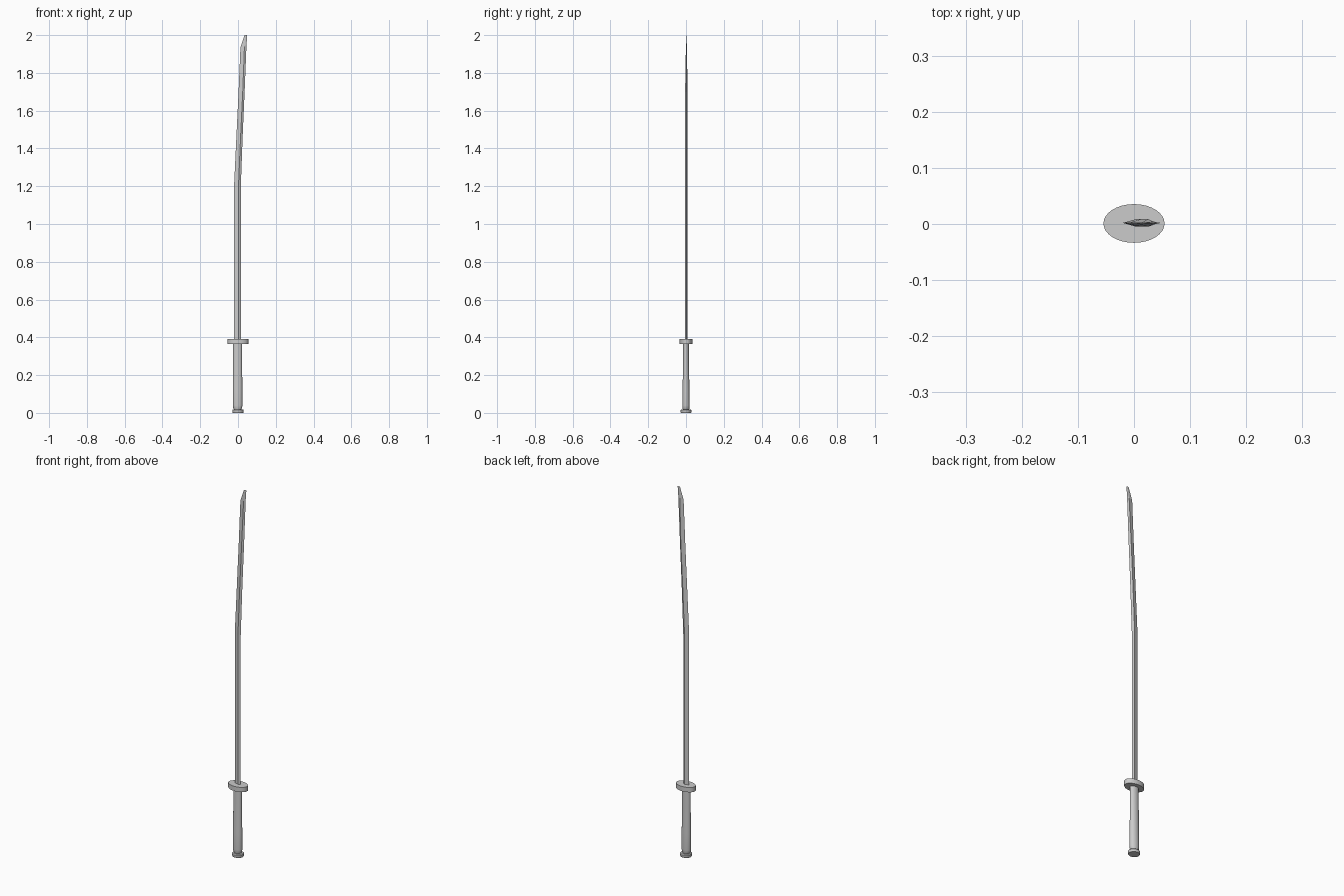
import bpy, bmesh, math

if "Cube" in bpy.data.objects:
    bpy.data.objects.remove(bpy.data.objects["Cube"])


def loft(name, rings, smooth=True):
    """Skin equal-sized closed rings of points and cap both ends."""
    bm = bmesh.new()
    loops = [[bm.verts.new(p) for p in ring] for ring in rings]
    n = len(loops[0])
    for a, b in zip(loops, loops[1:]):
        for i in range(n):
            j = (i + 1) % n
            bm.faces.new((a[i], a[j], b[j], b[i]))
    bm.faces.new(loops[0][::-1])
    bm.faces.new(loops[-1])
    bmesh.ops.recalc_face_normals(bm, faces=bm.faces)
    me = bpy.data.meshes.new(name)
    bm.to_mesh(me)
    bm.free()
    ob = bpy.data.objects.new(name, me)
    bpy.context.collection.objects.link(ob)
    if smooth:
        bpy.context.view_layer.objects.active = ob
        ob.select_set(True)
        bpy.ops.object.shade_smooth_by_angle(angle=math.radians(35))
        ob.select_set(False)
    return ob


def oval(z, rx, ry, cx=0.0, cy=0.0, n=32):
    return [(cx + rx * math.cos(2 * math.pi * i / n),
             cy + ry * math.sin(2 * math.pi * i / n), z) for i in range(n)]


# Pommel cap
loft("pommel", [oval(0.0, 0.028, 0.026), oval(0.003, 0.03, 0.028),
                oval(0.014, 0.03, 0.028), oval(0.018, 0.027, 0.024)])

# Grip, flaring slightly toward the pommel
loft("grip", [oval(z, rx, ry, -0.002) for z, rx, ry in (
    (0.016, 0.017, 0.015), (0.024, 0.023, 0.018), (0.04, 0.0255, 0.0195),
    (0.13, 0.025, 0.018), (0.25, 0.024, 0.016), (0.367, 0.024, 0.015))])

# Oval guard
loft("guard", [oval(0.365, 0.0545, 0.0345, 0, 0.001),
               oval(0.391, 0.0545, 0.0345, 0, 0.001)])

# Blade: (edge x, edge z, ridge x, ridge z, back x, back z, half thickness)
stations = (
    (-0.020, 0.38, 0.003, 0.38, 0.015, 0.38, 0.006),
    (-0.020, 1.22, 0.003, 1.21, 0.015, 1.20, 0.0065),
    (-0.009, 1.45, 0.013, 1.45, 0.024, 1.45, 0.0068),
    (0.003, 1.70, 0.025, 1.70, 0.035, 1.70, 0.0068),
    (0.013, 1.935, 0.034, 1.94, 0.045, 1.95, 0.0025),
    (0.035, 2.00, 0.043, 2.00, 0.049, 2.00, 0.0006),
)
cy = 0.002
loft("blade", [[(ex, cy, ez), (rx, cy - t, rz), (bx, cy, bz), (rx, cy + t, rz)]
               for ex, ez, rx, rz, bx, bz, t in stations], smooth=False)
